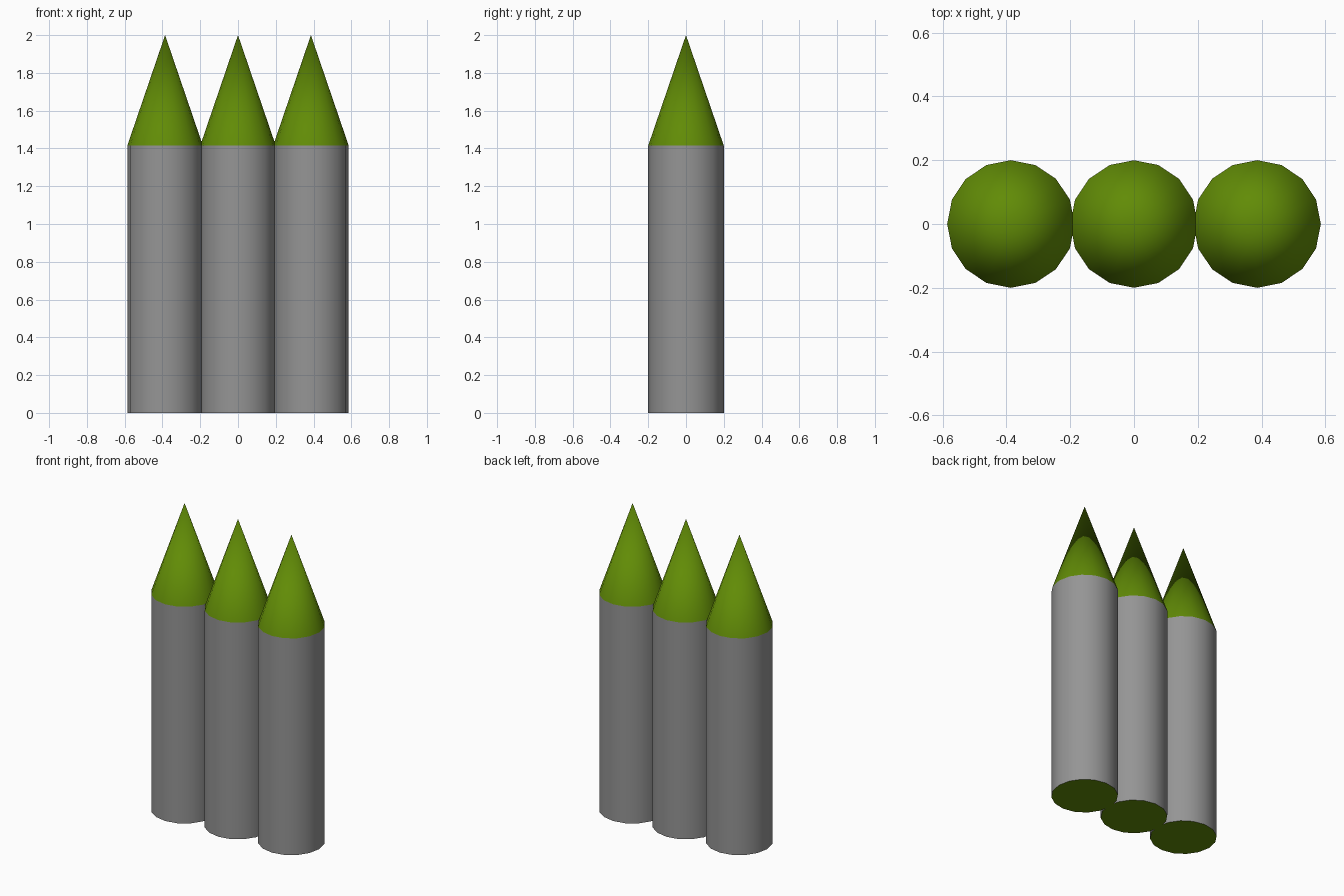
import bpy, bmesh
from mathutils import Matrix

if "Cube" in bpy.data.objects:
    bpy.data.objects.remove(bpy.data.objects["Cube"])

SIDES, RADIUS, SPACING = 16, 0.2, 0.386
SHOULDER, TOP = 1.415, 2.0


def make_material(name, color):
    mat = bpy.data.materials.new(name)
    mat.diffuse_color = (*color, 1)
    mat.use_nodes = True
    mat.node_tree.nodes["Principled BSDF"].inputs["Base Color"].default_value = mat.diffuse_color
    return mat


green = make_material("green", (0.12, 0.26, 0.002))
grey = make_material("dark_grey", (0.3, 0.3, 0.3))


def add_object(name, bm, x, material):
    mesh = bpy.data.meshes.new(name)
    bm.to_mesh(mesh)
    bm.free()
    obj = bpy.data.objects.new(name, mesh)
    obj.location.x = x
    bpy.context.collection.objects.link(obj)
    mesh.materials.append(material)
    for poly in mesh.polygons:
        poly.use_smooth = True
    return obj


def open_cone(z0, z1, r0, r1):
    bm = bmesh.new()
    bmesh.ops.create_cone(bm, cap_ends=False, segments=SIDES, radius1=r0, radius2=r1,
                          depth=z1 - z0, matrix=Matrix.Translation((0, 0, (z0 + z1) / 2)))
    bmesh.ops.remove_doubles(bm, verts=bm.verts, dist=1e-5)
    return bm


for label, x in (("left", -SPACING), ("middle", 0), ("right", SPACING)):
    # Dark grey round shaft
    add_object(label + "_shaft", open_cone(0, SHOULDER, RADIUS, RADIUS), x, grey)
    # Green pointed tip
    add_object(label + "_tip", open_cone(SHOULDER, TOP, RADIUS, 0), x, green)
    # Green underside, facing down
    bm = bmesh.new()
    bmesh.ops.create_circle(bm, cap_ends=True, segments=SIDES, radius=RADIUS)
    for face in bm.faces:
        face.normal_update()
        if face.normal.z > 0:
            face.normal_flip()
    add_object(label + "_base", bm, x, green)
